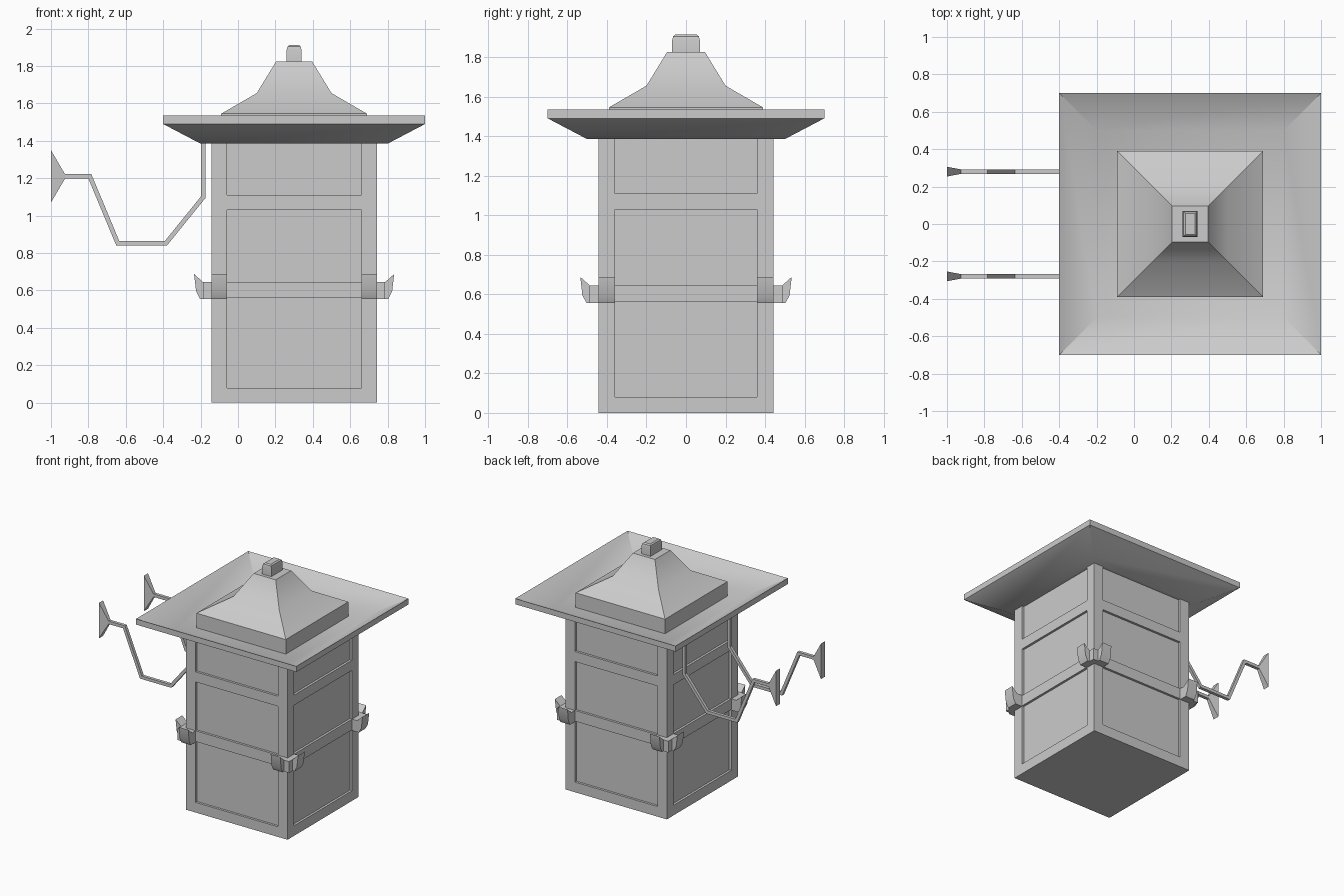
import bpy, bmesh
from math import pi
from mathutils import Vector, Matrix

if "Cube" in bpy.data.objects:
    bpy.data.objects.remove(bpy.data.objects["Cube"])

CX = 0.30                      # lantern axis
AXIS = Matrix.Translation((CX, 0, 0))


def finish(name, bm, smooth=True):
    bmesh.ops.recalc_face_normals(bm, faces=bm.faces[:])
    me = bpy.data.meshes.new(name)
    bm.to_mesh(me)
    bm.free()
    ob = bpy.data.objects.new(name, me)
    bpy.context.collection.objects.link(ob)
    if smooth:
        bpy.ops.object.select_all(action='DESELECT')
        ob.select_set(True)
        bpy.context.view_layer.objects.active = ob
        bpy.ops.object.shade_smooth_by_angle(angle=pi / 6)
    return ob


def loft(bm, rings, matrix=Matrix()):
    """Join successive point rings with quads and close both ends."""
    vs = [[bm.verts.new(matrix @ Vector(p)) for p in r] for r in rings]
    n = len(vs[0])
    for a, b in zip(vs, vs[1:]):
        for i in range(n):
            j = (i + 1) % n
            bm.faces.new((a[i], a[j], b[j], b[i]))
    bm.faces.new(vs[0])
    bm.faces.new(vs[-1])


def rect(hx, hy, z):
    return [(-hx, -hy, z), (hx, -hy, z), (hx, hy, z), (-hx, hy, z)]


def stack(name, sections):
    bm = bmesh.new()
    loft(bm, [rect(*s) for s in sections], AXIS)
    return finish(name, bm)


# Body with recessed panels on all four sides
H, P, TOP = 0.443, 0.36, 1.385
RAILS = (0.08, 0.56, 0.645, 1.03, 1.11)
bm = bmesh.new()
loft(bm, [rect(H, H, 0), rect(H, H, TOP)])
bmesh.ops.recalc_face_normals(bm, faces=bm.faces[:])
cuts = [((s * P, 0, 0), (1, 0, 0)) for s in (-1, 1)]
cuts += [((0, s * P, 0), (0, 1, 0)) for s in (-1, 1)]
cuts += [((0, 0, z), (0, 0, 1)) for z in RAILS]
for co, no in cuts:
    bmesh.ops.bisect_plane(bm, geom=bm.verts[:] + bm.edges[:] + bm.faces[:],
                           plane_co=co, plane_no=no)
bm.normal_update()
panels = []
for f in bm.faces:
    c = f.calc_center_median()
    in_row = 0.08 < c.z < 0.56 or 0.645 < c.z < 1.03 or c.z > 1.11
    if abs(f.normal.z) < 0.5 and min(abs(c.x), abs(c.y)) < 0.1 and in_row:
        panels.append(f)
for f in bmesh.ops.extrude_discrete_faces(bm, faces=panels)['faces']:
    f.normal_update()
    d = f.normal * -0.018
    for v in f.verts:
        v.co += d
bm.transform(AXIS)
finish("body", bm, smooth=False)

# Dished roof, raised cap and finial
stack("roof", [(0.5, 0.5, 1.385), (0.7, 0.7, 1.49), (0.7, 0.7, 1.535), (0.5, 0.5, 1.43)])
stack("roof_cap", [(0.39, 0.39, 1.43), (0.39, 0.39, 1.545), (0.2, 0.2, 1.655), (0.096, 0.096, 1.825)])
stack("finial", [(0.04, 0.07, 1.82), (0.04, 0.07, 1.885), (0.035, 0.065, 1.905), (0.025, 0.055, 1.913)])

# Corner brackets: two upturned hooks and a small corner block each
HOOK = [(0.42, 0.555), (0.503, 0.555), (0.524, 0.595), (0.535, 0.688), (0.487, 0.645), (0.42, 0.645)]
bm = bmesh.new()
for k in range(4):
    m = AXIS @ Matrix.Rotation(k * pi / 2, 4, 'Z')
    for s in (-1, 1):
        loft(bm, [[(u, s * w, z) for u, z in HOOK] for w in (P, H)], m)
    loft(bm, [[(x + 0.454, y + 0.454, z) for x, y, z in rect(0.033, 0.033, h)]
              for h in (0.555, 0.645)], m)
finish("corner_brackets", bm)

# Bent wall arms ending in flared mounting feet
PATH = [(-0.185, 1.39), (-0.185, 1.10), (-0.385, 0.853), (-0.643, 0.853), (-0.792, 1.21), (-0.925, 1.21)]
T = 0.012
for side, y0 in (("front", -0.28), ("back", 0.28)):
    rings = []
    pts = [Vector(p) for p in PATH]
    for i, p in enumerate(pts):
        d1 = (p - pts[i - 1]).normalized() if i else (pts[1] - p).normalized()
        d2 = (pts[i + 1] - p).normalized() if i < len(pts) - 1 else d1
        n1, n2 = Vector((-d1.y, d1.x)), Vector((-d2.y, d2.x))
        m = (n1 + n2).normalized()
        m *= T / m.dot(n1)
        a, b = p + m, p - m
        rings.append([(q.x, y0 + w, q.y) for q, w in ((a, -T), (a, T), (b, T), (b, -T))])
    rings.append([(-1, y0 + w, 1.21 + h) for h, w in
                  ((-0.14, -0.026), (-0.14, 0.026), (0.14, 0.026), (0.14, -0.026))])
    bm = bmesh.new()
    loft(bm, rings)
    finish(side + "_wall_arm", bm, smooth=False)
